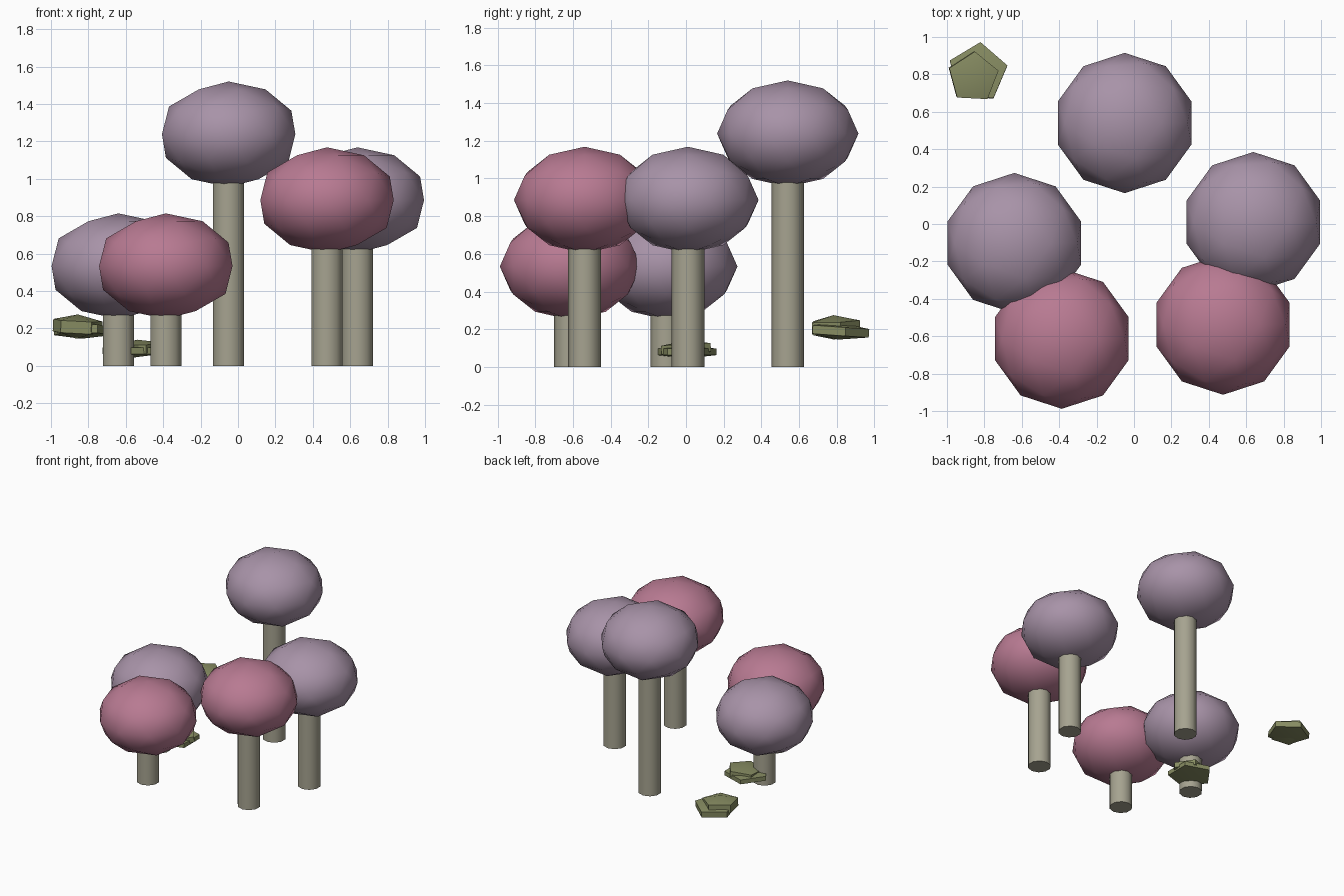
import bpy, math

cube = bpy.data.objects.get("Cube")
if cube:
    bpy.data.objects.remove(cube, do_unlink=True)


def material(name, rgb):
    """Flat material from an sRGB colour, stored as linear values."""
    linear = [((c / 255 + 0.055) / 1.055) ** 2.4 for c in rgb] + [1]
    mat = bpy.data.materials.new(name)
    mat.use_nodes = True
    mat.diffuse_color = linear
    mat.node_tree.nodes["Principled BSDF"].inputs["Base Color"].default_value = linear
    return mat


LILAC = material("lilac", (168, 147, 168))
ROSE = material("rose", (184, 122, 146))
BARK = material("pale bark", (166, 163, 144))
MOSS = material("moss green", (135, 140, 98))


def finish(name, mat, angle):
    obj = bpy.context.object
    obj.name = name
    obj.data.materials.append(mat)
    bpy.ops.object.transform_apply(location=False, rotation=True, scale=True)
    bpy.ops.object.shade_smooth_by_angle(angle=math.radians(angle))
    return obj


def tree(name, x, y, z, mat):
    """Straight trunk with a flattened round canopy centred at height z."""
    bpy.ops.mesh.primitive_cylinder_add(vertices=10, radius=0.087, depth=z,
                                        location=(x, y, z / 2))
    finish(name + "_trunk", BARK, 60)
    bpy.ops.mesh.primitive_ico_sphere_add(subdivisions=2, radius=0.375,
                                          location=(x, y, z))
    bpy.context.object.scale.z = 0.753
    finish(name + "_canopy", mat, 60)


def leaf_pad(name, loc, radius, half, turn, tilt):
    """Flat five-sided double pyramid, turned and slightly tilted."""
    bpy.ops.mesh.primitive_uv_sphere_add(segments=5, ring_count=2, radius=1,
                                         location=loc)
    obj = bpy.context.object
    obj.scale = (radius, radius, half)
    obj.rotation_euler = (math.radians(tilt[0]), math.radians(tilt[1]), math.radians(turn))
    finish(name, MOSS, 60)


# Trees
tree("tall_tree", -0.05, 0.54, 1.238, LILAC)
tree("left_back_tree", 0.638, 0.01, 0.886, LILAC)
tree("left_front_tree", 0.476, -0.538, 0.886, ROSE)
tree("right_back_tree", -0.64, -0.102, 0.533, LILAC)
tree("right_front_tree", -0.386, -0.613, 0.533, ROSE)

# Floating leaf pads, each a wide lower piece and a smaller upper one
leaf_pad("back_pad_lower", (-0.835, 0.81, 0.19), 0.187, 0.045, -5, (-4, 0))
leaf_pad("back_pad_upper", (-0.86, 0.785, 0.21), 0.16, 0.065, -3, (2, 3))
leaf_pad("middle_pad_lower", (-0.555, 0.0, 0.08), 0.195, 0.035, 18, (0, 0))
leaf_pad("middle_pad_upper", (-0.535, 0.0, 0.095), 0.16, 0.045, 54, (0, -4))
